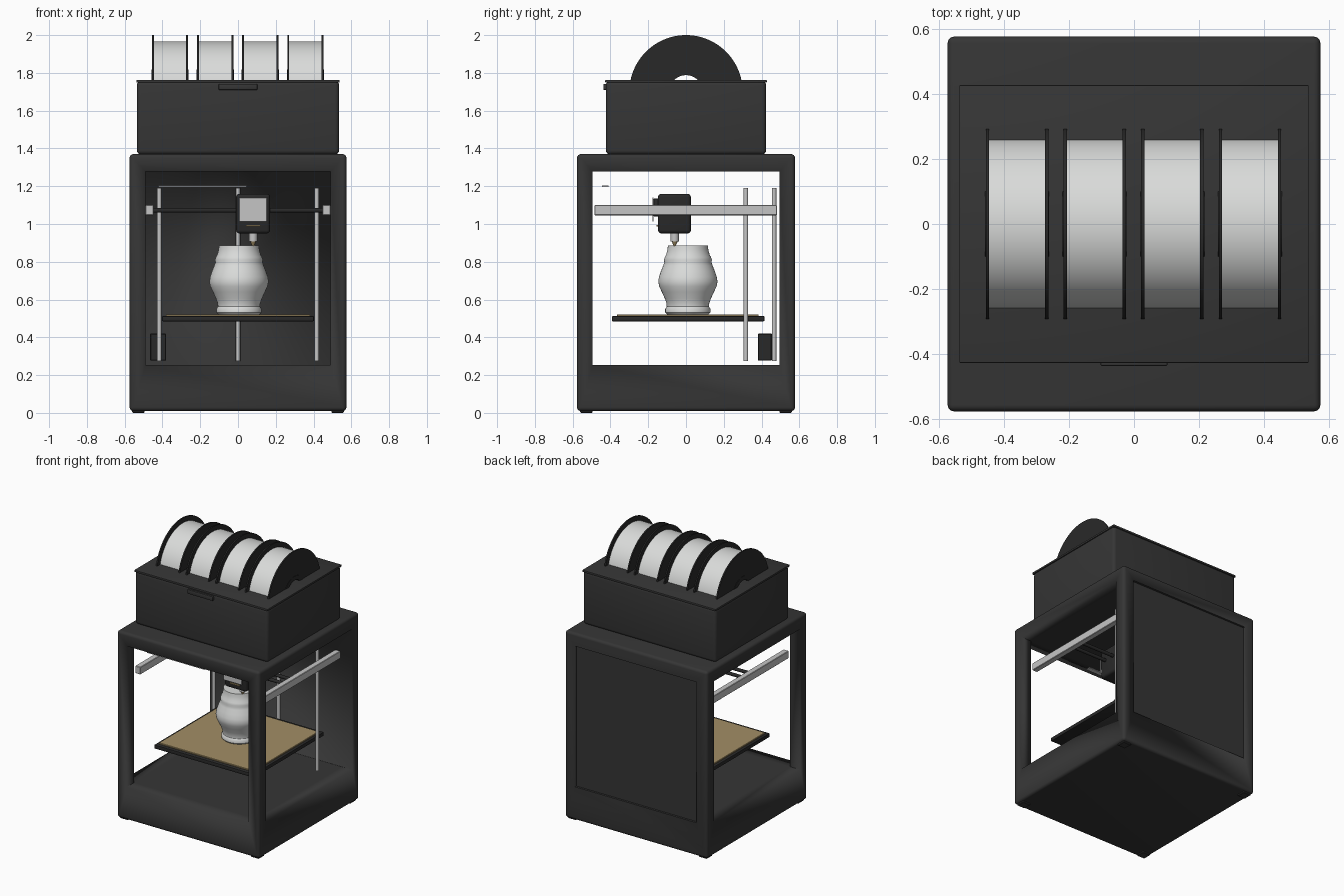
import bpy, bmesh, math
from mathutils import Matrix

cube = bpy.data.objects.get("Cube")
if cube:
    bpy.data.objects.remove(cube, do_unlink=True)


def material(name, rgb, rough=0.6):
    m = bpy.data.materials.new(name)
    m.use_nodes = True
    m.diffuse_color = (*rgb, 1)
    bsdf = m.node_tree.nodes["Principled BSDF"]
    bsdf.inputs["Base Color"].default_value = (*rgb, 1)
    bsdf.inputs["Roughness"].default_value = rough
    return m


CHARCOAL = material("charcoal", (0.036, 0.036, 0.036))
BLACK = material("black", (0.022, 0.022, 0.022))
WHITE = material("white", (0.70, 0.71, 0.70))
METAL = material("light_metal", (0.56, 0.56, 0.56))
GOLD = material("tan_gold", (0.36, 0.27, 0.13))


def finish(name, bm, mat):
    bmesh.ops.recalc_face_normals(bm, faces=bm.faces)
    me = bpy.data.meshes.new(name)
    bm.to_mesh(me)
    bm.free()
    me.materials.append(mat)
    ob = bpy.data.objects.new(name, me)
    bpy.context.collection.objects.link(ob)
    bpy.ops.object.select_all(action='DESELECT')
    ob.select_set(True)
    bpy.context.view_layer.objects.active = ob
    bpy.ops.object.shade_smooth_by_angle(angle=math.radians(35))
    return ob


def box(name, x, y, z, mat, bevel=0.0, seg=3):
    """Box from (min, max) ranges with rounded edges."""
    bm = bmesh.new()
    bmesh.ops.create_cube(bm, size=1)
    for v in bm.verts:
        for i, (a, b) in enumerate((x, y, z)):
            v.co[i] = (a + b) / 2 + v.co[i] * (b - a)
    if bevel:
        bmesh.ops.bevel(bm, geom=list(bm.edges), offset=bevel, segments=seg,
                        profile=0.5, affect='EDGES')
    return finish(name, bm, mat)


def lathe(name, profile, loc, mat, axis='Z', closed=False, steps=64):
    """Spin (radius, height) points; closed makes a ring, open gets end caps."""
    bm = bmesh.new()
    rings = []
    for r, h in profile:
        rings.append([bm.verts.new((r * math.cos(2 * math.pi * k / steps),
                                    r * math.sin(2 * math.pi * k / steps), h))
                      for k in range(steps)])
    pairs = list(zip(rings, rings[1:]))
    if closed:
        pairs.append((rings[-1], rings[0]))
    else:
        bm.faces.new(rings[0])
        bm.faces.new(rings[-1])
    for a, b in pairs:
        for k in range(steps):
            n = (k + 1) % steps
            bm.faces.new((a[k], a[n], b[n], b[k]))
    if axis == 'X':
        bm.transform(Matrix.Rotation(math.pi / 2, 4, 'Y'))
    bm.transform(Matrix.Translation(loc))
    return finish(name, bm, mat)


def rod(name, r, length, loc, mat, axis='Z'):
    return lathe(name, [(r, -length / 2), (r, length / 2)], loc, mat, axis, steps=20)


def ring(name, r0, r1, half, loc, mat):
    return lathe(name, [(r0, -half), (r1, -half), (r1, half), (r0, half)],
                 loc, mat, 'X', closed=True, steps=96)


# Enclosure: rounded block opened at the front and both sides, recessed at the back
frame = box("enclosure_frame", (-.574, .574), (-.577, .577), (.01, 1.37), CHARCOAL, .02, 4)
cuts = [((-.7, .7), (-.495, .495), (.253, 1.277)),
        ((-.49, .49), (-.7, .49), (.253, 1.277)),
        ((-.49, .49), (.562, .7), (.253, 1.277))]
for c in cuts:
    cutter = box("cutter", *c, CHARCOAL)
    cutter.hide_render = True
    mod = frame.modifiers.new("opening", 'BOOLEAN')
    mod.operation, mod.solver, mod.object = 'DIFFERENCE', 'EXACT', cutter
    bpy.context.view_layer.objects.active = frame
    bpy.ops.object.modifier_apply(modifier=mod.name)
    bpy.data.objects.remove(cutter, do_unlink=True)

# Feet at the four corners
for sx, side in ((-1, "right"), (1, "left")):
    for sy, end in ((-1, "front"), (1, "back")):
        xs = sorted((sx * .495, sx * .56))
        ys = sorted((sy * .495, sy * .56))
        box(f"foot_{end}_{side}", xs, ys, (0, .03), CHARCOAL, .004, 1)

# Spool housing on top
box("housing", (-.535, .535), (-.424, .424), (1.368, 1.757), CHARCOAL, .022, 4)
box("housing_rim", (-.538, .538), (-.428, .428), (1.748, 1.763), CHARCOAL, .004, 2)
box("housing_latch", (-.103, .103), (-.438, -.42), (1.709, 1.742), CHARCOAL, .006, 2)

# Four filament spools, partly sunk into the housing
for i in range(4):
    cx = -.36 + i * .239
    ring(f"spool_{i + 1}_filament", .115, .266, .088, (cx, 0, 1.7), WHITE)
    ring(f"spool_{i + 1}_hub", .088, .118, .0985, (cx, 0, 1.7), BLACK)
    for s, side in ((-1, "right"), (1, "left")):
        ring(f"spool_{i + 1}_flange_{side}", .088, .3, .005,
             (cx + s * .091, 0, 1.7), BLACK)

# Vertical guide rods
for name, x, y in (("right", -.417, .317), ("left", .417, .317), ("back", 0, .466)):
    rod(f"lift_rod_{name}", .012, .915, (x, y, .733), METAL)

# Motor block in the back corner
box("motor_block", (-.465, -.38), (.38, .455), (.277, .42), BLACK, .004, 1)

# Heated bed with build plate
box("bed", (-.402, .402), (-.392, .415), (.485, .512), BLACK, .004, 2)
box("build_plate", (-.382, .382), (-.365, .385), (.511, .522), GOLD, .002, 1)

# Printed vase
vase = [(.110, .522), (.120, .532), (.120, .55), (.112, .562), (.113, .58), (.122, .605),
        (.138, .64), (.152, .67), (.157, .695), (.153, .72), (.143, .75), (.131, .78),
        (.125, .797), (.127, .81), (.122, .825), (.115, .838), (.108, .865), (.106, .886)]
lathe("printed_vase", vase, (.005, .01, 0), WHITE)

# Gantry: side rails and cross rods
for s, side in ((-1, "right"), (1, "left")):
    xs = sorted((s * .447, s * .489))
    box(f"side_rail_{side}", xs, (-.485, .482), (1.046, 1.1), METAL, .003, 1)
for y, end in ((-.1, "front"), (-.02, "back")):
    rod(f"cross_rod_{end}", .012, .9, (0, y, 1.072), BLACK, 'X')

# Thin strip near the upper front edge
box("cable_strip", (-.42, .045), (-.445, -.41), (1.197, 1.203), METAL)

# Print head with fan, cover plate, accent bar and nozzle
box("print_head", (-.01, .17), (-.148, .026), (.95, 1.16), BLACK, .018, 4)
box("fan_housing", (.01, .15), (-.172, -.145), (1.04, 1.135), BLACK, .006, 2)
box("fan_cover", (.006, .154), (-.177, -.171), (1.012, 1.14), METAL, .002, 1)
box("accent_bar", (.043, .12), (-.156, -.147), (.986, .995), GOLD)
rod("nozzle_collar", .022, .05, (.08, -.06, .932), METAL)
lathe("nozzle_tip", [(.005, .884), (.016, .908)], (.08, -.06, 0), GOLD, steps=24)
